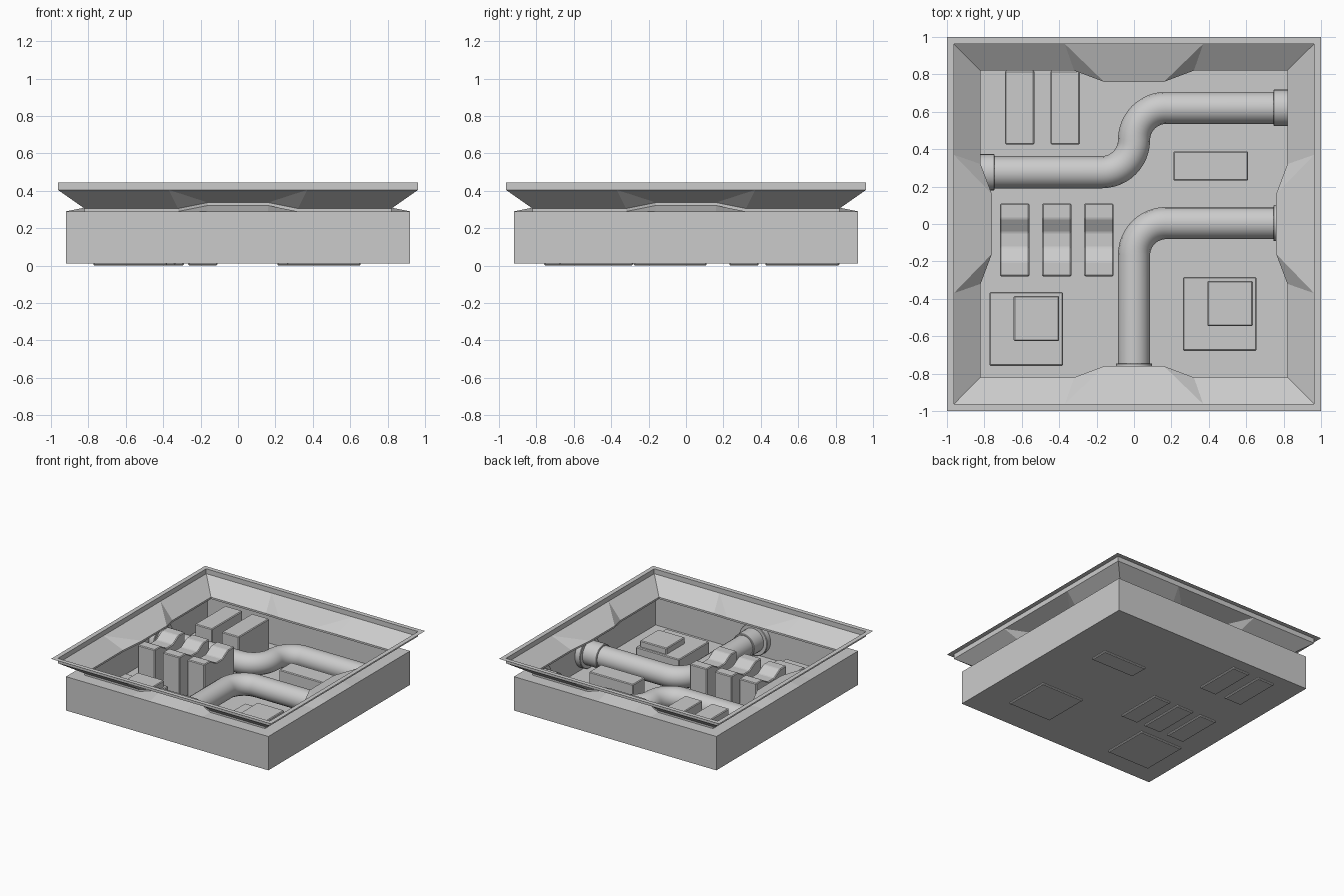
import bpy, bmesh, math
from mathutils import Vector

if "Cube" in bpy.data.objects:
    bpy.data.objects.remove(bpy.data.objects["Cube"])


def finish(name, bm, bevel=0.0):
    me = bpy.data.meshes.new(name)
    bm.to_mesh(me)
    bm.free()
    ob = bpy.data.objects.new(name, me)
    bpy.context.collection.objects.link(ob)
    if bevel:
        m = ob.modifiers.new("bevel", 'BEVEL')
        m.width = bevel
        m.segments = 1
        m.limit_method = 'ANGLE'
    return ob


def smooth(ob):
    bpy.ops.object.select_all(action='DESELECT')
    ob.select_set(True)
    bpy.context.view_layer.objects.active = ob
    bpy.ops.object.shade_smooth_by_angle(angle=math.radians(40))


# Pit shell: rings of (half size, z, outer x, inner x, tab half size, tab z)
RINGS = [
    (1.0, 0.445, 0.37, 0.37, 1.0, 0.445),
    (0.963, 0.445, 0.37, 0.37, 0.963, 0.445),
    (0.963, 0.405, 0.37, 0.37, 0.963, 0.405),
    (0.82, 0.305, 0.32, 0.16, 0.76, 0.337),
    (0.82, 0.29, 0.32, 0.16, 0.76, 0.322),
    (0.92, 0.29, 0.32, 0.16, 0.92, 0.29),
    (0.92, 0.012, 0.32, 0.16, 0.92, 0.012),
]
bm = bmesh.new()
loops = []
for h, z, a, b, th, tz in RINGS:
    side = [(-h, -h, z), (-a, -h, z), (-b, -th, tz), (b, -th, tz), (a, -h, z)]
    ring = []
    for k in range(4):
        for x, y, zz in side:
            for _ in range(k):
                x, y = -y, x
            ring.append(bm.verts.new((x, y, zz)))
    loops.append(ring)
for r0, r1 in zip(loops, loops[1:]):
    for i in range(20):
        j = (i + 1) % 20
        bm.faces.new((r0[i], r0[j], r1[j], r1[i]))
bm.faces.new(loops[-1])
bmesh.ops.remove_doubles(bm, verts=bm.verts, dist=1e-4)
finish("pit_shell", bm)


# Extruded side profile (y, z) between two x values
def extrude(name, x0, x1, profile, bevel=0.006):
    bm = bmesh.new()
    f = bm.faces.new([bm.verts.new((x0, y, z)) for y, z in profile])
    res = bmesh.ops.extrude_face_region(bm, geom=[f])
    vs = [v for v in res["geom"] if isinstance(v, bmesh.types.BMVert)]
    bmesh.ops.translate(bm, verts=vs, vec=(x1 - x0, 0, 0))
    bmesh.ops.recalc_face_normals(bm, faces=bm.faces)
    return finish(name, bm, bevel)


def block(name, x0, x1, y0, y1, z0, z1):
    return extrude(name, x0, x1, [(y0, z0), (y1, z0), (y1, z1), (y0, z1)])


# Tall cabinets at the back
for i, x in enumerate((-0.69, -0.447)):
    block(f"cabinet_{i}", x, x + 0.157, 0.425, 0.82, 0, 0.27)

# Notched units
NOTCH = [(-0.28, 0), (0.11, 0), (0.11, 0.36), (0.03, 0.36),
         (-0.045, 0.315), (-0.125, 0.315), (-0.2, 0.36), (-0.28, 0.36)]
for i, x in enumerate((-0.716, -0.491, -0.266)):
    extrude(f"notched_unit_{i}", x, x + 0.156, NOTCH)

# Stepped boxes and low box
for i, (x, y) in enumerate(((-0.773, -0.758), (0.262, -0.678))):
    block(f"stepped_box_base_{i}", x, x + 0.394, y, y + 0.394, 0, 0.145)
    block(f"stepped_box_top_{i}", x + 0.13, x + 0.373, y + 0.132, y + 0.373, 0.13, 0.195)
block("low_box", 0.21, 0.61, 0.232, 0.388, 0, 0.21)

# Pipes
PZ, PR, BEND = 0.152, 0.086, 0.172


def arc(cx, cy, a0, a1, n=12):
    return [(cx + BEND * math.cos(math.radians(a0 + (a1 - a0) * i / n)),
             cy + BEND * math.sin(math.radians(a0 + (a1 - a0) * i / n))) for i in range(n + 1)]


def pipe(name, pts):
    cu = bpy.data.curves.new(name, 'CURVE')
    cu.dimensions = '3D'
    cu.bevel_depth = PR
    cu.bevel_resolution = 6
    cu.use_fill_caps = True
    sp = cu.splines.new('POLY')
    sp.points.add(len(pts) - 1)
    for p, (x, y) in zip(sp.points, pts):
        p.co = (x, y, PZ, 1)
    ob = bpy.data.objects.new(name, cu)
    bpy.context.collection.objects.link(ob)
    bpy.ops.object.select_all(action='DESELECT')
    ob.select_set(True)
    bpy.context.view_layer.objects.active = ob
    bpy.ops.object.convert(target='MESH')
    smooth(bpy.context.view_layer.objects.active)


Y0, Y1 = 0.277, 0.621
pipe("s_pipe", [(-0.915, Y0)] + arc(-BEND, Y0 + BEND, -90, 0)
     + arc(BEND, Y1 - BEND, 180, 90) + [(0.915, Y1)])
pipe("elbow_pipe", [(0, -0.915)] + arc(BEND, 0.005 - BEND, 180, 90) + [(0.915, 0.005)])


# Collars and wall flanges at the pipe ends
def disc(name, start, direction, length, radius):
    bm = bmesh.new()
    bmesh.ops.create_cone(bm, cap_ends=True, segments=28, radius1=radius,
                          radius2=radius, depth=length)
    ob = finish(name, bm, 0.004)
    d = Vector(direction)
    ob.rotation_mode = 'QUATERNION'
    ob.rotation_quaternion = d.to_track_quat('Z', 'Y')
    ob.location = Vector(start) + d * length / 2
    smooth(ob)


ENDS = [((-1, 0, 0), Y0), ((1, 0, 0), Y1), ((1, 0, 0), 0.005), ((0, -1, 0), 0)]
for i, (d, off) in enumerate(ENDS):
    d = Vector(d)
    base = Vector((0, off, PZ)) if d.x else Vector((off, 0, PZ))
    disc(f"pipe_collar_{i}", base + d * 0.745, d, 0.13, 0.097)
    disc(f"wall_flange_{i}", base + d * 0.87, d, 0.05, 0.128)
